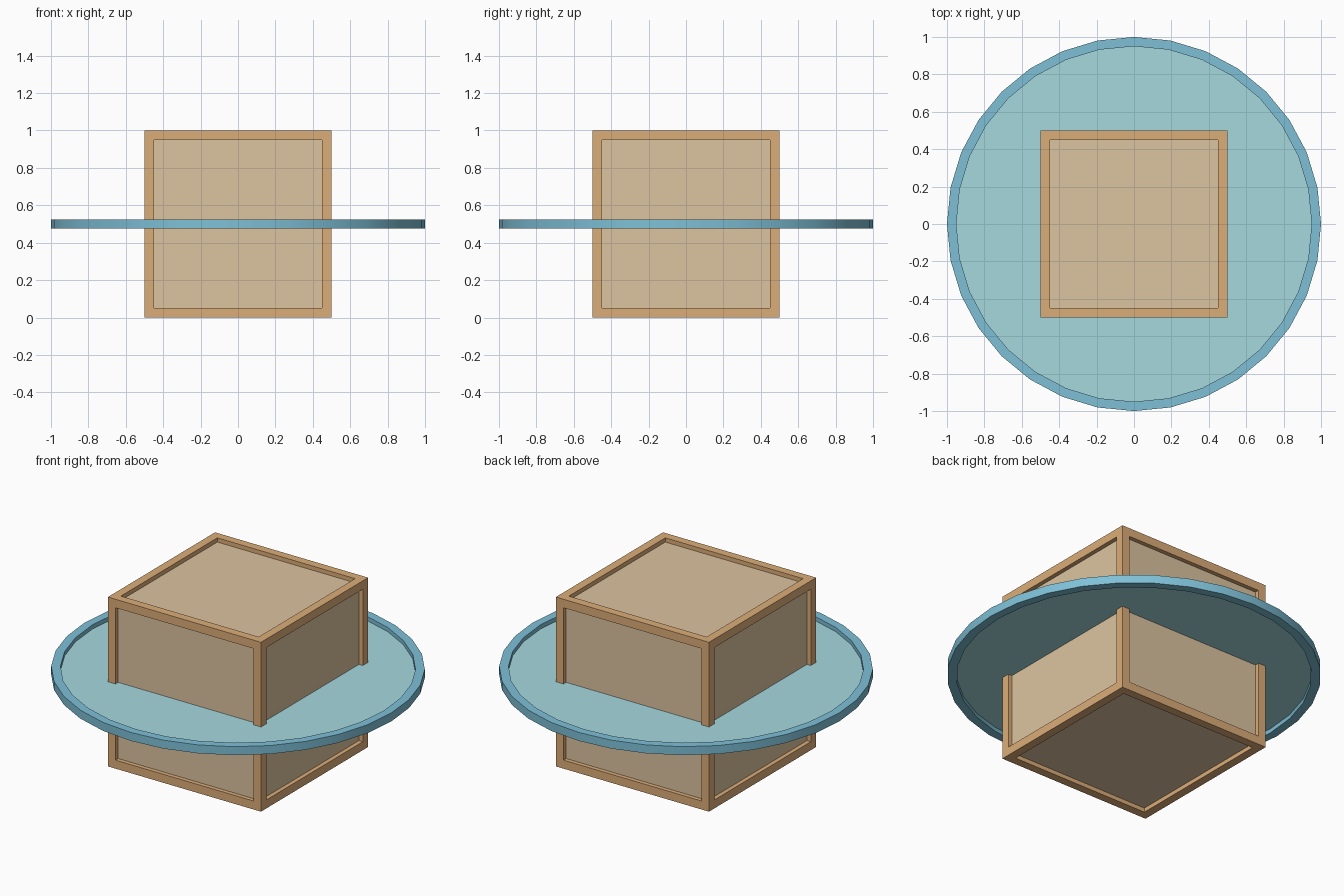
import bpy, bmesh
from math import tau
from mathutils import Vector, Matrix

if "Cube" in bpy.data.objects:
    bpy.data.objects.remove(bpy.data.objects["Cube"])

T = 0.05             # bar thickness of frame and ring
MID = 0.5            # height of the model's middle
SIDES = 32


def material(name, color):
    mat = bpy.data.materials.new(name)
    mat.diffuse_color = (*color, 1)
    mat.use_nodes = True
    mat.node_tree.nodes["Principled BSDF"].inputs["Base Color"].default_value = mat.diffuse_color
    return mat


def finish(bm, name, mat):
    bmesh.ops.remove_doubles(bm, verts=bm.verts, dist=1e-4)
    mesh = bpy.data.meshes.new(name)
    bm.to_mesh(mesh)
    bm.free()
    mesh.materials.append(mat)
    obj = bpy.data.objects.new(name, mesh)
    bpy.context.collection.objects.link(obj)
    obj.location.z = MID
    return obj


# Box frame: every cube face is inset and sunk until the openings meet
bm = bmesh.new()
bmesh.ops.create_cube(bm, size=1)
faces = list(bm.faces)
bmesh.ops.inset_individual(bm, faces=faces, thickness=T, use_even_offset=True)
bmesh.ops.inset_individual(bm, faces=faces, thickness=0, depth=-T)
bmesh.ops.delete(bm, geom=faces, context='FACES')
finish(bm, "box_frame", material("frame_brown", (0.72, 0.42, 0.19)))

# Panels, sitting halfway into the frame bars
bm = bmesh.new()
bmesh.ops.create_cube(bm, size=1 - T)
finish(bm, "box_panels", material("panel_tan", (0.72, 0.55, 0.35)))

# Ring: a square section spun around the box
bm = bmesh.new()
h = T / 2
section = [bm.verts.new(p) for p in ((1 - T, 0, -h), (1, 0, -h), (1, 0, h), (1 - T, 0, h))]
edges = [bm.edges.new((section[i], section[(i + 1) % 4])) for i in range(4)]
bmesh.ops.spin(bm, geom=section + edges, cent=(0, 0, 0), axis=(0, 0, 1),
               angle=tau, steps=SIDES, use_merge=True)
bmesh.ops.recalc_face_normals(bm, faces=bm.faces)
ring = finish(bm, "ring", material("ring_blue", (0.21, 0.53, 0.68)))
bpy.context.view_layer.objects.active = ring
ring.select_set(True)
bpy.ops.object.shade_smooth_by_angle()

# Thin disc at the middle of the ring
bm = bmesh.new()
bmesh.ops.create_circle(bm, cap_ends=True, segments=SIDES, radius=1 - h)
finish(bm, "disc", material("disc_teal", (0.38, 0.69, 0.73)))
